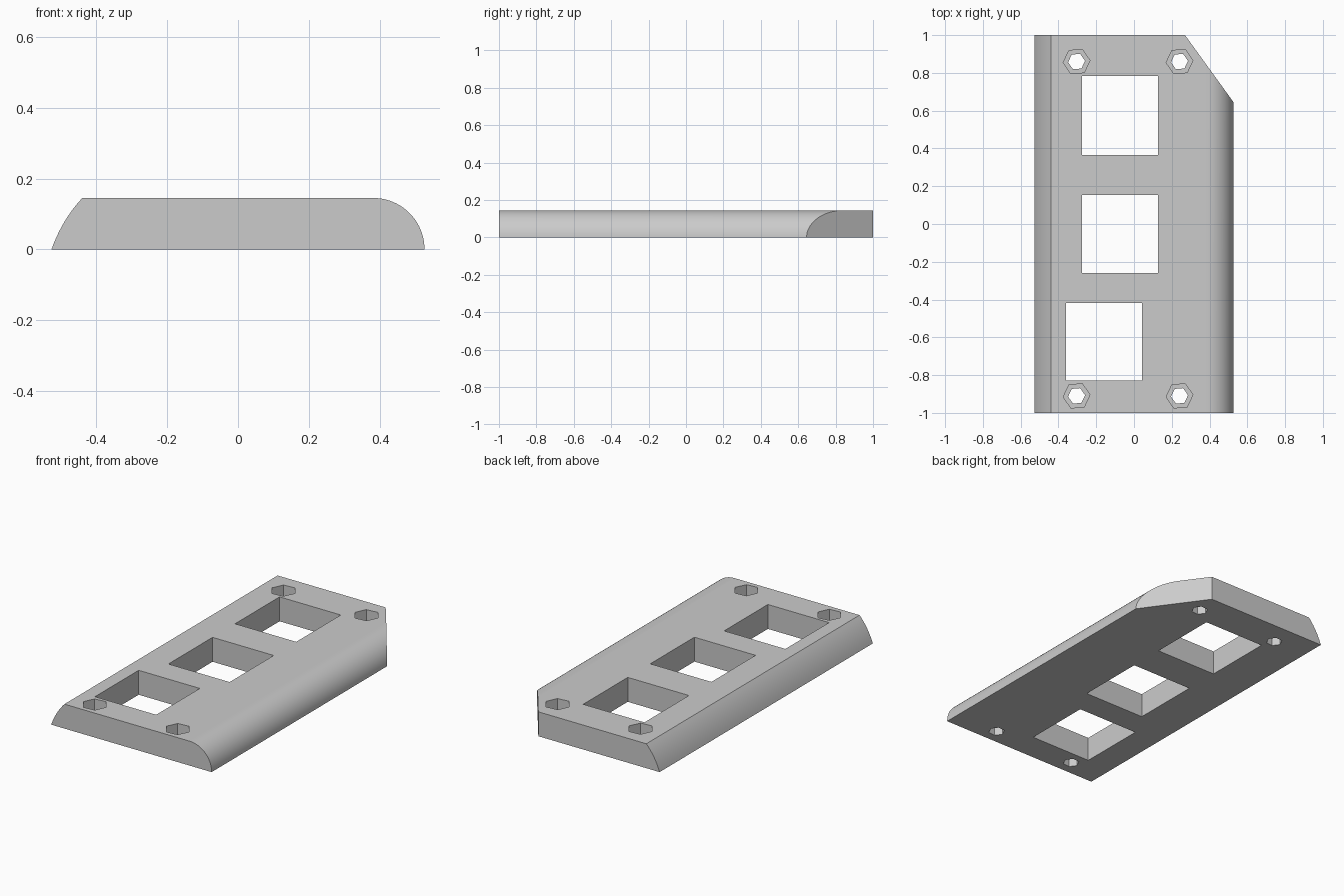
import bpy, bmesh
from math import sin, cos, pi, radians
from mathutils import Vector

cube = bpy.data.objects.get("Cube")
if cube:
    bpy.data.objects.remove(cube, do_unlink=True)

H = 0.145        # plate thickness
HALF_W = 0.527   # half width
FLOOR = 0.06     # height of the socket floors

grey = bpy.data.materials.new("plain grey")
grey.use_nodes = True
grey.diffuse_color = (0.6, 0.6, 0.6, 1)
grey.node_tree.nodes["Principled BSDF"].inputs["Base Color"].default_value = (0.6, 0.6, 0.6, 1)


def prism(name, loop, offset):
    """Extrude a closed loop of points into a solid."""
    bm = bmesh.new()
    face = bm.faces.new([bm.verts.new(p) for p in loop])
    ext = bmesh.ops.extrude_face_region(bm, geom=[face])
    moved = [v for v in ext["geom"] if isinstance(v, bmesh.types.BMVert)]
    bmesh.ops.translate(bm, verts=moved, vec=offset)
    bmesh.ops.recalc_face_normals(bm, faces=bm.faces)
    mesh = bpy.data.meshes.new(name)
    bm.to_mesh(mesh)
    bm.free()
    obj = bpy.data.objects.new(name, mesh)
    bpy.context.collection.objects.link(obj)
    mesh.materials.append(grey)
    return obj


def hexagon(x, y, r, z):
    return [(x + r * cos(radians(5) + k * pi / 3),
             y + r * sin(radians(5) + k * pi / 3), z) for k in range(6)]


# Cross-section: quarter round on the left edge, shallow curve on the right
right_arc = [(HALF_W - H + H * cos(k * pi / 48), H * sin(k * pi / 48)) for k in range(25)]
a, ctrl, b = Vector((-0.44, H)), Vector((-0.497, 0.084)), Vector((-HALF_W, 0))
left_curve = [a * (1 - t) ** 2 + ctrl * 2 * t * (1 - t) + b * t * t
              for t in (k / 10 for k in range(11))]
plate = prism("plate", [(p[0], -1, p[1]) for p in right_arc + left_curve], (0, 2, 0))

# Cutters: corner, three windows, four hexagonal sockets with through holes
cutters = [prism("corner_cutter",
                 [(0.27, 1, -0.1), (0.599, 0.545, -0.1), (0.8, 0.545, -0.1),
                  (0.8, 1.2, -0.1), (0.125, 1.2, -0.1)], (0, 0, 0.4))]
for x0, y0, y1 in ((-0.275, 0.365, 0.783), (-0.275, -0.26, 0.154), (-0.36, -0.828, -0.418)):
    x1 = x0 + 0.402
    cutters.append(prism("window_cutter",
                         [(x0, y0, -0.1), (x1, y0, -0.1), (x1, y1, -0.1), (x0, y1, -0.1)],
                         (0, 0, 0.4)))
for x in (-0.304, 0.241):
    for y in (0.86, -0.91):
        cutters.append(prism("hole_cutter", hexagon(x, y, 0.045, -0.1), (0, 0, 0.4)))
        cutters.append(prism("socket_cutter", hexagon(x, y, 0.071, FLOOR), (0, 0, 0.3)))

for c in cutters:
    c.hide_render = True
    mod = plate.modifiers.new(c.name, "BOOLEAN")
    mod.operation = "DIFFERENCE"
    mod.solver = "EXACT"
    mod.object = c

# Bake the cuts and drop the cutters
deps = bpy.context.evaluated_depsgraph_get()
baked = bpy.data.meshes.new_from_object(plate.evaluated_get(deps))
plate.modifiers.clear()
plate.data = baked
for c in cutters:
    bpy.data.objects.remove(c, do_unlink=True)

# Smooth only the two rounded long edges
for f in plate.data.polygons:
    n = f.normal
    f.use_smooth = abs(n.y) < 0.01 and abs(n.x) > 0.01 and abs(f.center.x) > 0.37
